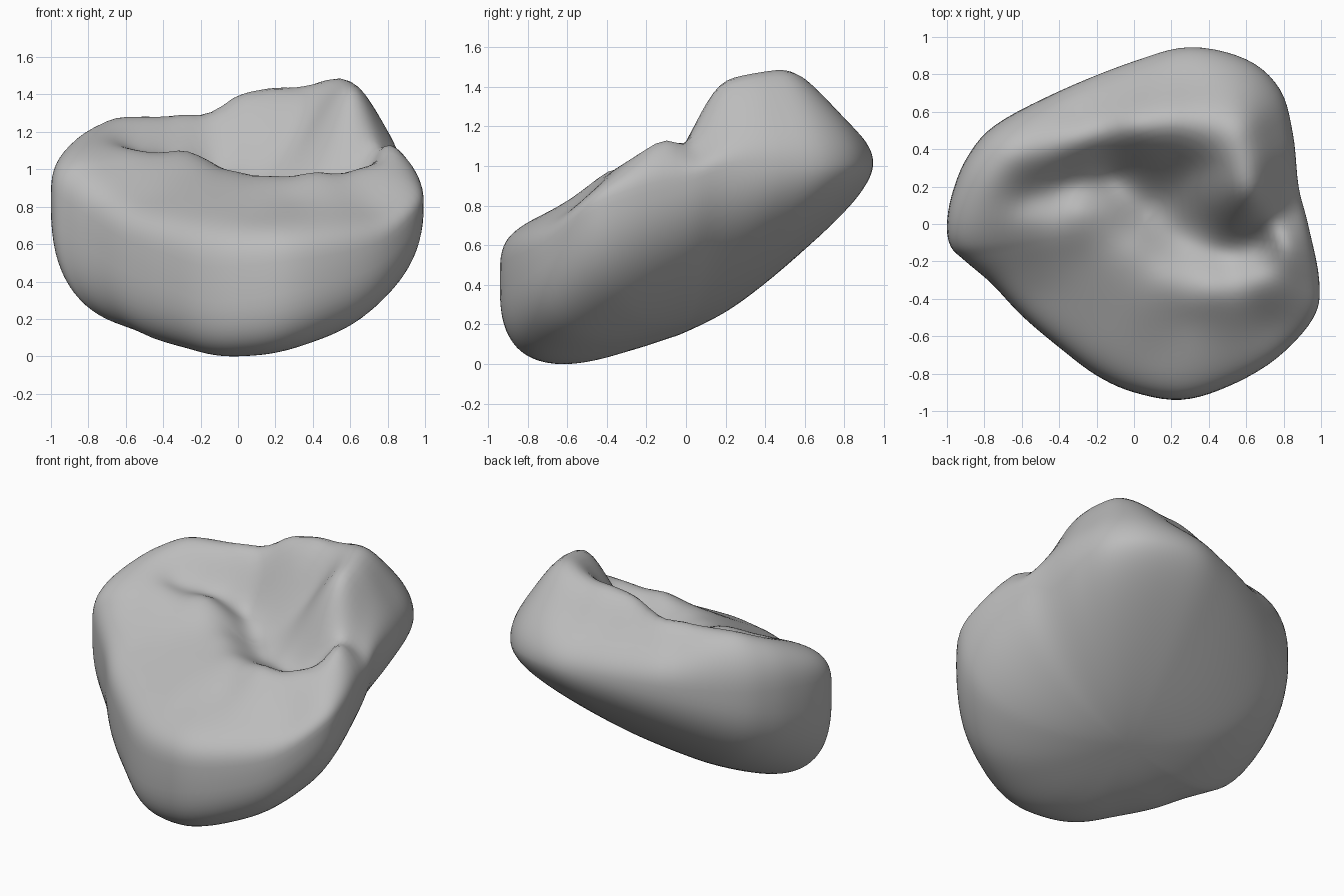
import bpy, bmesh, math
from mathutils import Vector

cube = bpy.data.objects.get("Cube")
if cube:
    bpy.data.objects.remove(cube)

CENTRE = Vector((0.05, 0.0))
STEPS = 5      # columns between rim points
RINGS = 30     # rings from the rim to the middle


def smooth_loop(points, steps):
    """Closed Catmull-Rom curve through the points."""
    pts = [Vector(p) for p in points]
    n = len(pts)
    path = []
    for i in range(n):
        a, b, c, d = (pts[(i + k) % n] for k in (-1, 0, 1, 2))
        for k in range(steps):
            t = k / steps
            path.append(0.5 * (2 * b + (c - a) * t + (2 * a - 5 * b + 4 * c - d) * t ** 2
                               + (3 * b - a - 3 * c + d) * t ** 3))
    return path


# Widest line around the stone, tilted up towards the back
rim = smooth_loop([
    (-1, 0, .8), (-.97, .17, .82), (-.89, .36, .84), (-.74, .53, .86), (-.4, .71, .9),
    (0, .87, .95), (.3, .945, .98), (.6, .88, .98), (.78, .72, .97), (.85, .48, .97),
    (.88, .2, .95), (.93, 0, .88), (.99, -.3, .8), (.96, -.5, .72), (.76, -.72, .52),
    (.5, -.87, .43), (.25, -.94, .38), (0, -.9, .34), (-.2, -.81, .34), (-.4, -.66, .42),
    (-.6, -.49, .5), (-.76, -.32, .6), (-.9, -.2, .7), (-.98, -.12, .76)], STEPS)

# Sculpted lines that the upper surface passes through
relief = {
    "back_ridge": [(-.28, .46, 1.26), (0, .52, 1.36), (.2, .56, 1.4), (.4, .58, 1.41),
                   (.6, .54, 1.41), (.66, .36, 1.39), (.64, .17, 1.36)],
    "back_slope": [(-.3, .62, 1.14), (0, .74, 1.17), (.3, .77, 1.22), (.62, .73, 1.23),
                   (.77, .5, 1.21), (.77, .2, 1.18)],
    "back_hollow": [(0, .36, 1.15), (.35, .3, 1.2), (.33, .08, .98), (.58, .03, 1.14)],
    "left_lobe": [(-.45, .36, 1.22), (-.65, .38, 1.24), (-.67, .25, 1.19), (-.8, .2, 1.16),
                  (-.85, -.03, 1.06)],
    "groove": [(-.55, .14, 1.07), (-.35, .2, 1.03), (-.12, .26, .96), (.08, .1, .88),
               (.25, -.07, .85), (.5, -.15, .86), (.7, -.11, .98)],
    "front_lip": [(-.55, .04, 1.07), (-.3, .09, 1.06), (-.14, .1, .99), (.02, -.13, .945),
                  (.18, -.3, .93), (.42, -.34, .95), (.65, -.3, .97), (.79, -.1, 1.09),
                  (.85, .05, 1.03)],
    "front_plate": [(-.68, -.15, .97), (-.3, -.2, .94), (-.1, -.4, .86), (.3, -.52, .83),
                    (.65, -.45, .87), (.85, -.34, .95)],
    "front_brow": [(-.52, -.38, .8), (-.25, -.56, .75), (.1, -.72, .71), (.45, -.7, .73),
                   (.75, -.55, .77)],
}


def fullness(t, power):
    """Rounded fall-off from the middle (1) to the rim (0)."""
    return max(0.0, 1 - t ** power) ** (1 / power)


def top_power(edge):
    # Square shoulder at the front and left, softer at the back and right
    return 3.1 - edge.y - .4 * edge.x


def bottom_power(edge):
    return 2.4 - .45 * edge.y - .25 * edge.x


def undo_rounding(p):
    """Height a relief point needs before the rim rounding is applied."""
    d = p.xy - CENTRE
    edge = max(rim, key=lambda r: (r.xy - CENTRE).normalized().dot(d.normalized()))
    t = min(.9, d.length / (edge.xy - CENTRE).length)
    return edge.z + (p.z - edge.z) / fullness(t, top_power(edge))


def kernel(ax, ay, bx, by):
    return math.sqrt((ax - bx) ** 2 + (ay - by) ** 2 + .008)


def solve(rows):
    """Gaussian elimination of an augmented matrix."""
    n = len(rows)
    for i in range(n):
        best = max(range(i, n), key=lambda r: abs(rows[r][i]))
        rows[i], rows[best] = rows[best], rows[i]
        for r in range(i + 1, n):
            f = rows[r][i] / rows[i][i]
            rows[r] = [a - f * b for a, b in zip(rows[r], rows[i])]
    result = [0.0] * n
    for i in reversed(range(n)):
        known = sum(rows[i][k] * result[k] for k in range(i + 1, n))
        result[i] = (rows[i][n] - known) / rows[i][i]
    return result


# Smooth sheet stretched over the relief points
points = [Vector(p) for line in relief.values() for p in line]
weights = solve([[kernel(p.x, p.y, q.x, q.y) for q in points] + [undo_rounding(p) - 1]
                 for p in points])


def top_height(x, y):
    return 1 + sum(w * kernel(x, y, p.x, p.y) for w, p in zip(weights, points))


def bottom_height(x, y):
    return .15 + .4 * y + .12 * x


def surface_point(edge, t, field, power):
    xy = CENTRE + (edge.xy - CENTRE) * t
    z = edge.z + (field(xy.x, xy.y) - edge.z) * fullness(t, power)
    return Vector((xy.x, xy.y, z))


# Stone skin: an upper and a lower cap that share the rim
bm = bmesh.new()
rim_verts = [bm.verts.new(p) for p in rim]
count = len(rim)


def add_cap(field, power_rule):
    outer = rim_verts
    for ring in range(1, RINGS):
        t = math.cos(ring / RINGS * math.pi / 2)
        inner = [bm.verts.new(surface_point(e, t, field, power_rule(e))) for e in rim]
        for i in range(count):
            j = (i + 1) % count
            bm.faces.new((outer[i], outer[j], inner[j], inner[i]))
        outer = inner
    middle = bm.verts.new((*CENTRE, field(*CENTRE)))
    for i in range(count):
        bm.faces.new((outer[i], outer[(i + 1) % count], middle))


add_cap(top_height, top_power)
add_cap(bottom_height, bottom_power)
bmesh.ops.recalc_face_normals(bm, faces=bm.faces)

# Rest it on the ground
lowest = min(v.co.z for v in bm.verts)
bmesh.ops.translate(bm, verts=bm.verts, vec=(0, 0, -lowest))

mesh = bpy.data.meshes.new("stone")
bm.to_mesh(mesh)
bm.free()
stone = bpy.data.objects.new("stone", mesh)
bpy.context.collection.objects.link(stone)

# Plain grey
grey = bpy.data.materials.new("stone grey")
grey.use_nodes = True
colour = (.5, .5, .5, 1)
grey.diffuse_color = colour
grey.node_tree.nodes["Principled BSDF"].inputs["Base Color"].default_value = colour
mesh.materials.append(grey)

bpy.context.view_layer.objects.active = stone
stone.select_set(True)
bpy.ops.object.shade_smooth()
